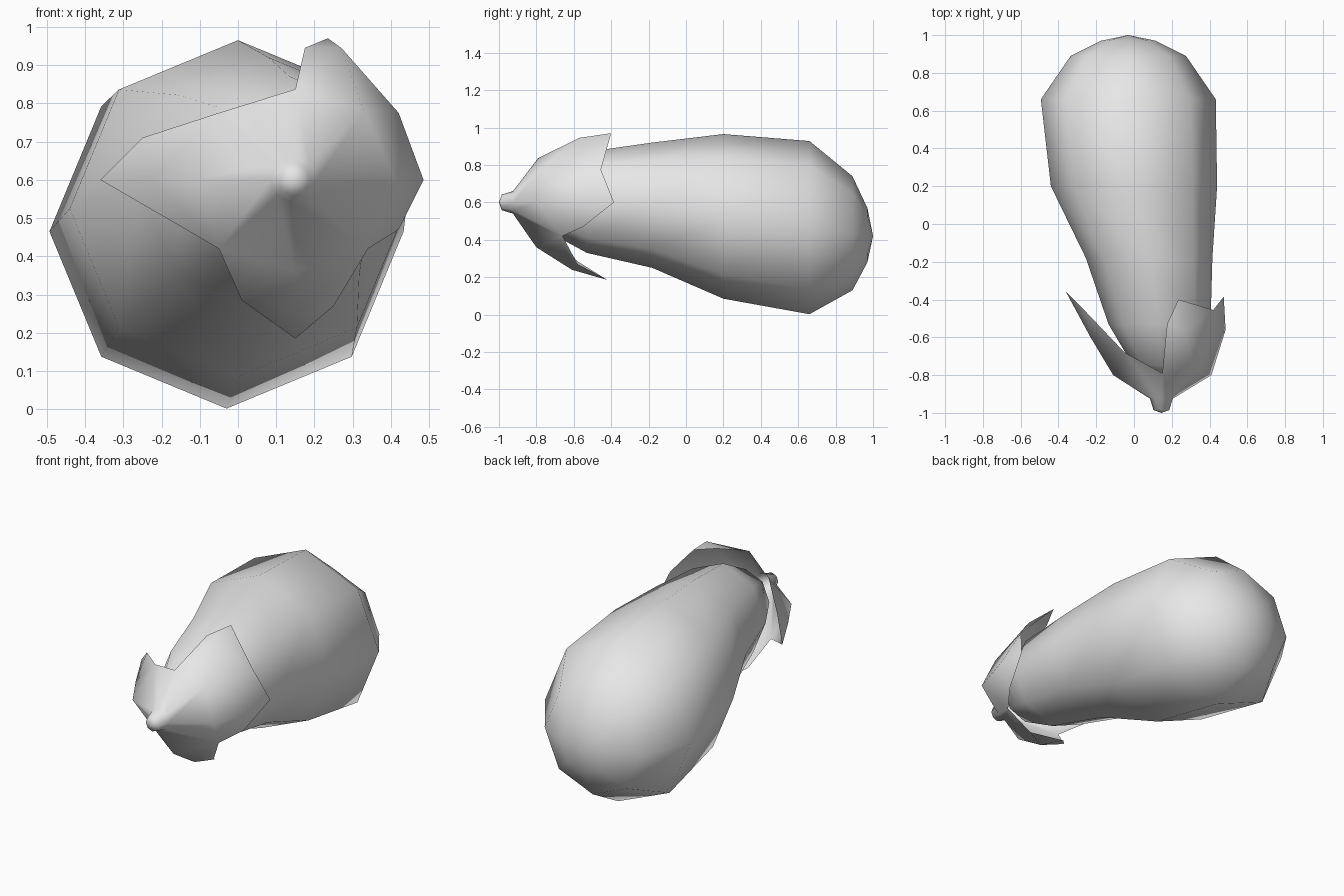
import bpy
import bmesh
from math import cos, sin, pi
from mathutils import Vector

cube = bpy.data.objects.get("Cube")
if cube:
    bpy.data.objects.remove(cube, do_unlink=True)

SIDES = 8

plain_grey = bpy.data.materials.new("plain_grey")
plain_grey.use_nodes = True
grey = (0.8, 0.8, 0.8, 1.0)
plain_grey.diffuse_color = grey
plain_grey.node_tree.nodes["Principled BSDF"].inputs["Base Color"].default_value = grey


def add_ring(bm, y, x, z, radius):
    """Octagon of vertices around the length axis."""
    return [bm.verts.new((x + radius * cos(2 * pi * i / SIDES), y,
                          z + radius * sin(2 * pi * i / SIDES)))
            for i in range(SIDES)]


def bridge(bm, first, second):
    for i in range(SIDES):
        j = (i + 1) % SIDES
        bm.faces.new((first[i], first[j], second[j], second[i]))


def cap(bm, ring, point):
    tip = bm.verts.new(point)
    for i in range(SIDES):
        bm.faces.new((ring[i], ring[(i + 1) % SIDES], tip))


def finish(bm, name):
    """Point normals outward, shade smooth and link the object."""
    bmesh.ops.recalc_face_normals(bm, faces=bm.faces[:])
    front = min(bm.faces, key=lambda f: f.calc_center_median().y)
    front.normal_update()
    if front.normal.y > 0:
        bmesh.ops.reverse_faces(bm, faces=bm.faces[:])
    for face in bm.faces:
        face.smooth = True
    mesh = bpy.data.meshes.new(name)
    bm.to_mesh(mesh)
    bm.free()
    mesh.materials.append(plain_grey)
    obj = bpy.data.objects.new(name, mesh)
    bpy.context.collection.objects.link(obj)
    return obj


# Fruit body: octagonal rings (y, x centre, z centre, radius)
bm = bmesh.new()
profile = [
    (-.75, .145, .6, .15),
    (-.53, .135, .6, .27),
    (-.18, .08, .585, .335),
    (.2, 0, .525, .44),
    (.66, -.03, .465, .463),
    (.89, -.03, .435, .305),
    (.97, -.03, .425, .145),
]
rings = [add_ring(bm, *row) for row in profile]
for first, second in zip(rings, rings[1:]):
    bridge(bm, first, second)
cap(bm, rings[0], (.145, -.82, .6))
cap(bm, rings[-1], (-.03, 1, .42))
finish(bm, "fruit_body")

# Stem, flaring into the leafy cap
bm = bmesh.new()
stem_profile = [(-.985, .145, .6, .042), (-.925, .145, .6, .06)]
stem = [add_ring(bm, *row) for row in stem_profile]
cap(bm, stem[0], (.145, -1, .6))
bridge(bm, stem[0], stem[1])

# Cap shoulder, named by direction around the stem
shoulder = {
    "right": (.41, -.8, .6),
    "upper_right": (.33, -.78, .78),
    "top": (.15, -.79, .837),
    "upper_left": (-.05, -.68, .775),
    "left": (-.11, -.8, .6),
    "lower_left": (-.05, -.7, .42),
    "bottom": (.15, -.8, .36),
    "lower_right": (.34, -.66, .42),
}
# Leaf folds, edges and tips
leaves = {
    "right_fold": (.485, -.56, .6),
    "right_tip": (.475, -.385, .6),
    "right_low": (.42, -.55, .47),
    "notch": (.42, -.455, .775),
    "top_fold": (.27, -.57, .945),
    "top_edge": (.175, -.53, .945),
    "top_tip": (.235, -.4, .97),
    "left_fold": (-.23, -.6, .6),
    "left_edge": (-.25, -.47, .71),
    "left_tip": (-.36, -.36, .6),
    "bottom_fold": (.15, -.61, .24),
    "bottom_in": (.01, -.58, .285),
    "bottom_out": (.25, -.58, .27),
    "bottom_tip": (.15, -.42, .185),
}
v = {name: bm.verts.new(Vector(p)) for name, p in {**shoulder, **leaves}.items()}
bridge(bm, stem[1], [v[name] for name in shoulder])

leaf_faces = [
    # Upper leaf
    "top top_edge top_fold", "top top_fold upper_right",
    "top_edge top_tip top_fold", "top_fold top_tip notch",
    "upper_right top_fold notch",
    # Right leaf
    "upper_right notch right_fold", "upper_right right_fold right",
    "notch right_tip right_fold", "right_fold right_tip right_low",
    "right right_fold right_low lower_right",
    # Lower leaf
    "lower_right bottom_out bottom_fold bottom",
    "bottom bottom_fold bottom_in lower_left",
    "bottom_out bottom_tip bottom_fold", "bottom_fold bottom_tip bottom_in",
    # Left leaf
    "upper_left left_edge left_fold left", "left_edge left_tip left_fold",
    "left left_fold lower_left", "left_fold left_tip lower_left",
]
for names in leaf_faces:
    bm.faces.new([v[name] for name in names.split()])
finish(bm, "leafy_cap_and_stem")
